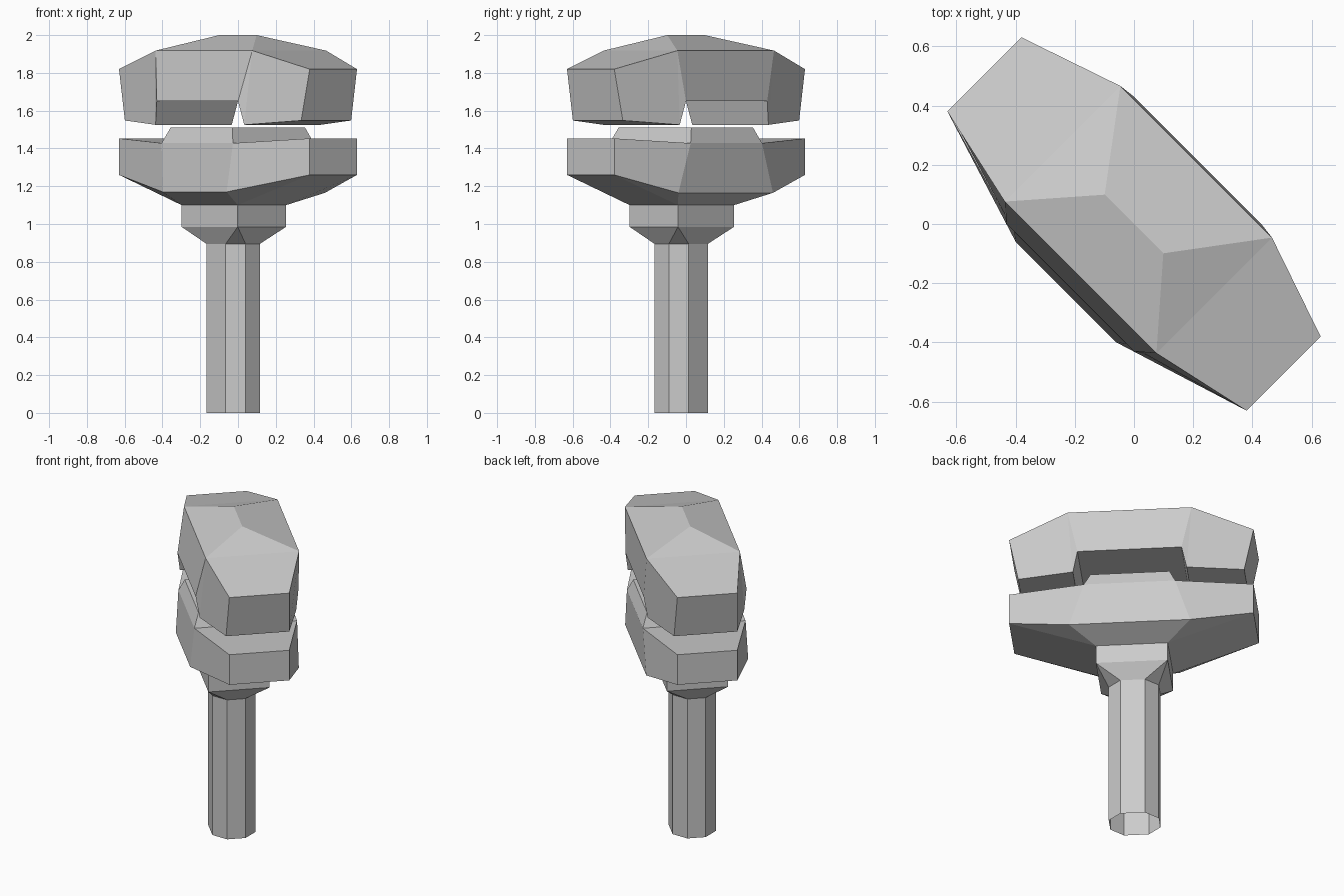
import bpy
import bmesh
from math import radians
from mathutils import Matrix

if "Cube" in bpy.data.objects:
    bpy.data.objects.remove(bpy.data.objects["Cube"])

GREY = (0.6, 0.6, 0.6, 1)
mat = bpy.data.materials.new("plain grey")
mat.use_nodes = True
mat.diffuse_color = GREY
mat.node_tree.nodes["Principled BSDF"].inputs["Base Color"].default_value = GREY

# Parts are shaped lengthwise along x, then turned to the diagonal
TURN = Matrix.Rotation(radians(-45), 4, "Z")


def loft(bm, rings, cap_start=True, cap_end=True):
    """Skin a row of rings; coincident points merge into triangles."""
    rows = [[bm.verts.new(p) for p in ring] for ring in rings]
    n = len(rows[0])
    for a, b in zip(rows, rows[1:]):
        for i in range(n):
            j = (i + 1) % n
            bm.faces.new((a[i], a[j], b[j], b[i]))
    if cap_start:
        bm.faces.new(rows[0][::-1])
    if cap_end:
        bm.faces.new(rows[-1])
    bmesh.ops.remove_doubles(bm, verts=bm.verts[:], dist=0.0005)


def finish(bm, name):
    bmesh.ops.recalc_face_normals(bm, faces=bm.faces[:])
    bm.transform(TURN)
    mesh = bpy.data.meshes.new(name)
    bm.to_mesh(mesh)
    bm.free()
    mesh.materials.append(mat)
    bpy.context.collection.objects.link(bpy.data.objects.new(name, mesh))


def mirror_ring(half):
    return half + [(-x, y, z) for x, y, z in reversed(half)]


def rect_ring(x, y0, y1, z):
    """Rectangle with doubled corners, to match eight-sided rings."""
    return mirror_ring([(x, y0, z)] * 2 + [(x, y1, z)] * 2)


def post_ring(z):
    return mirror_ring([(0.072, -0.164, z), (0.146, -0.09, z),
                        (0.146, 0.018, z), (0.072, 0.092, z)])


# Chamfered post, open below, flaring into a square collar
bm = bmesh.new()
loft(bm, [post_ring(0), post_ring(0.895),
          rect_ring(0.21, -0.212, 0.15, 0.985),
          rect_ring(0.21, -0.212, 0.15, 1.1)], cap_start=False)
finish(bm, "post_and_collar")

# Lower head: tapered underside, pointed ends, raised plate on top
END, END_Y = 0.714, 0.177
bm = bmesh.new()
loft(bm, [
    rect_ring(0.21, -0.212, 0.15, 1.1),
    mirror_ring([(0.24, -0.325, 1.17), (END, -END_Y, 1.26),
                 (END, END_Y, 1.26), (0.354, 0.297, 1.165)]),
    mirror_ring([(0.267, -0.305, 1.428), (END, -END_Y, 1.453),
                 (END, END_Y, 1.453), (0.267, 0.302, 1.428)]),
    rect_ring(0.267, -0.305, 0.302, 1.428),
    rect_ring(0.231, -0.274, 0.271, 1.51),
])
finish(bm, "lower_head")


def section(xb, yb, zb, xt, yt0, yt1, zt):
    """Cross-section with its own lengthwise position at bottom and top."""
    return [(xb, -yb, zb), (xb, yb, zb), (xt, yt1, zt), (xt, yt0, zt)]


# Cap: two legs with a notch between them
SHOULDER = (0.362, -0.255, 0.297, 1.918)
side = [section(0.66, 0.187, 1.548, END, -END_Y, END_Y, 1.82),
        section(0.332, 0.285, 1.525, *SHOULDER),
        section(0.304, 0.304, 1.65, *SHOULDER)]
other = [[(-x, y, z) for x, y, z in ring] for ring in reversed(side)]
bm = bmesh.new()
loft(bm, side + other)

# Raise the middle of the cap's top to a ridge
top = max(bm.faces, key=lambda f: f.calc_center_median().z)
raised = bmesh.ops.extrude_face_region(bm, geom=[top])["geom"]
if top.is_valid:
    bmesh.ops.delete(bm, geom=[top], context="FACES_ONLY")
for v in [g for g in raised if isinstance(g, bmesh.types.BMVert)]:
    v.co = (0.14 if v.co.x > 0 else -0.14, 0, 2)
bmesh.ops.remove_doubles(bm, verts=bm.verts[:], dist=0.0005)
finish(bm, "cap")
